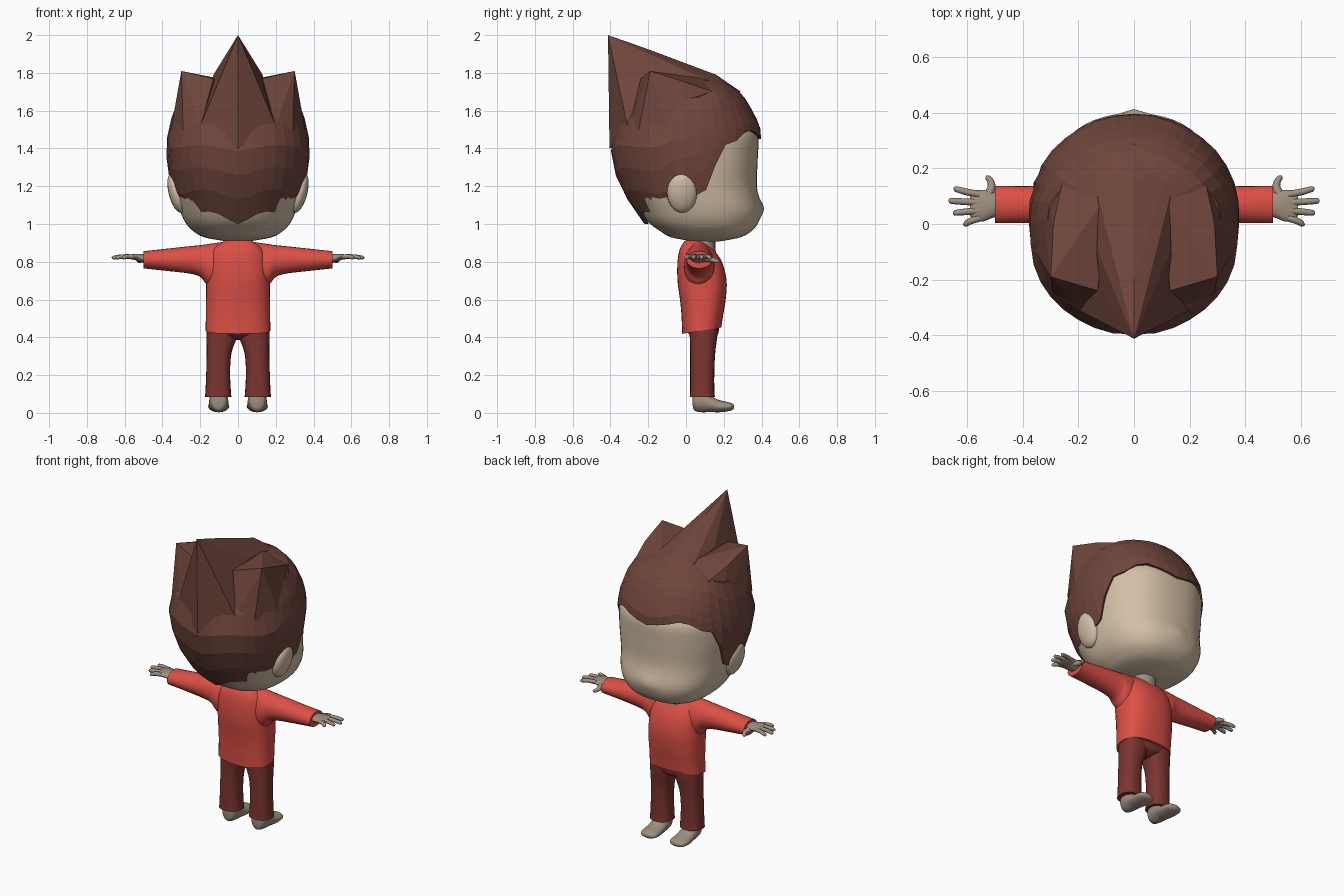
import bpy, bmesh, math
from mathutils import Vector, Matrix

if "Cube" in bpy.data.objects:
    bpy.data.objects.remove(bpy.data.objects["Cube"])


def material(name, rgb):
    m = bpy.data.materials.new(name)
    m.diffuse_color = (*rgb, 1)
    m.use_nodes = True
    m.node_tree.nodes["Principled BSDF"].inputs["Base Color"].default_value = m.diffuse_color
    return m


SKIN = material("skin", (0.65, 0.52, 0.38))
LIMB = material("limb_skin", (0.34, 0.28, 0.22))
HAIR = material("hair_brown", (0.16, 0.06, 0.045))
RED = material("shirt_red", (0.72, 0.08, 0.06))
DARK = material("trouser_red", (0.2, 0.035, 0.03))


def finish(name, bm, mat, smooth=True, mirror=False):
    bmesh.ops.recalc_face_normals(bm, faces=bm.faces)
    me = bpy.data.meshes.new(name)
    bm.to_mesh(me)
    bm.free()
    ob = bpy.data.objects.new(name, me)
    bpy.context.collection.objects.link(ob)
    me.materials.append(mat)
    if mirror:
        ob.modifiers.new("mirror", 'MIRROR')
    if smooth:
        bpy.ops.object.select_all(action='DESELECT')
        bpy.context.view_layer.objects.active = ob
        ob.select_set(True)
        bpy.ops.object.shade_smooth_by_angle(angle=math.radians(50))
    return ob


def power(v, p):
    return math.copysign(abs(v) ** (2 / p), v)


def point(a, cx, hw, y0, y1, p):
    """Point on a rounded section; angle 0 points to +y."""
    return (cx + hw * power(math.sin(a), p),
            (y0 + y1) / 2 + (y1 - y0) / 2 * power(math.cos(a), p))


def refine(rows, k=4):
    """Catmull-Rom interpolation of table rows."""
    out = []
    for i in range(len(rows) - 1):
        a, b, c, d = (rows[max(0, min(len(rows) - 1, i + j))] for j in (-1, 0, 1, 2))
        for s in range(k):
            t = s / k
            out.append([q + 0.5 * t * (r - o + t * (2 * o - 5 * q + 4 * r - e + t * (3 * (q - r) + e - o)))
                        for o, q, r, e in zip(a, b, c, d)])
    return out + [list(rows[-1])]


def loft(bm, rings):
    loops = [[bm.verts.new(co) for co in r] for r in rings]
    n = len(loops[0])
    for a, b in zip(loops, loops[1:]):
        for i in range(n):
            bm.faces.new((a[i], a[(i + 1) % n], b[(i + 1) % n], b[i]))
    bm.faces.new(loops[0])
    bm.faces.new(loops[-1])


def z_rings(rows, p=2, n=32):
    """Rows are z, centre x, half width, back y, front y."""
    return [[(*point(2 * math.pi * i / n, cx, hw, y0, y1, p), z) for i in range(n)]
            for z, cx, hw, y0, y1 in refine(rows)]


def tube(bm, rows, n=10):
    """Rows are x, y, z, radius along a path."""
    rows = refine(rows, 3)
    rings = []
    for i, r in enumerate(rows):
        d = Vector(rows[min(i + 1, len(rows) - 1)][:3]) - Vector(rows[max(i - 1, 0)][:3])
        side = d.cross(Vector((0, 0, 1))).normalized()
        up = side.cross(d).normalized()
        rings.append([Vector(r[:3]) + r[3] * (side * math.cos(t) + up * math.sin(t))
                      for t in (2 * math.pi * j / n for j in range(n))])
    loft(bm, rings)


# Head with a slight nose
bm = bmesh.new()
loft(bm, z_rings([(.908, 0, .06, .04, .18), (.93, 0, .18, -.08, .29), (.965, 0, .24, -.14, .35),
                  (1.01, 0, .28, -.2, .383), (1.08, 0, .31, -.25, .397), (1.2, 0, .335, -.32, .375),
                  (1.35, 0, .35, -.35, .38), (1.48, 0, .338, -.34, .376), (1.58, 0, .25, -.25, .28)], 2.4, 48))
for v in bm.verts:
    if v.co.y > .2:
        v.co.y += .017 * math.exp(-(v.co.x / .04) ** 2 - ((v.co.z - 1.085) / .04) ** 2)
finish("head", bm, SKIN)

# Ears
bm = bmesh.new()
bmesh.ops.create_uvsphere(bm, u_segments=20, v_segments=12, radius=1, matrix=Matrix.Translation(
    (.327, -.02, 1.165)) @ Matrix.Rotation(.25, 4, 'Y') @ Matrix.Diagonal((.04, .08, .108, 1)))
finish("ears", bm, SKIN, mirror=True)

# Hair cap: faceted shell ending at an uneven hairline
PROFILE = [(1.0, .25, -.22, .38), (1.13, .332, -.31, .4), (1.25, .365, -.37, .405), (1.4, .385, -.40, .4),
           (1.52, .365, -.37, .393), (1.65, .325, -.29, .325), (1.72, .27, -.25, .265), (1.77, .13, -.2, .17)]
HAIRLINE = [(0, 1.45), (20, 1.48), (32, 1.5), (41, 1.48), (52, 1.43), (60, 1.42), (68, 1.33), (72, 1.29),
            (76, 1.22), (81, 1.17), (100, 1.12), (110, 1.05), (125, 1.03), (136, 1.06), (155, 1.07),
            (168, 1.03), (180, 1.0)]


def lookup(table, x):
    for a, b in zip(table, table[1:]):
        if x <= b[0]:
            t = (x - a[0]) / (b[0] - a[0])
            return [p + (q - p) * t for p, q in zip(a, b)]
    return table[-1]


bm = bmesh.new()
COLS, ROWS = 36, 6
rings = []
for k in range(-1, ROWS + 1):
    ring = []
    for i in range(COLS):
        a = 2 * math.pi * i / COLS
        low = lookup(HAIRLINE, min(360 * i / COLS, 360 - 360 * i / COLS))[1]
        z = low + (1.77 - low) * max(k, 0) / ROWS
        _, hw, y0, y1 = lookup(PROFILE, z)
        s = .9 if k < 0 else 1
        ring.append((*point(a, 0, hw * s, y0 * s, y1 * s, 2.15), z))
    rings.append(ring)
loft(bm, rings)
finish("hair_cap", bm, HAIR, smooth=False)


# Hair spikes: hulls of a few points
def hull(name, pts, mirror):
    bm = bmesh.new()
    for p in pts:
        bm.verts.new(p)
    res = bmesh.ops.convex_hull(bm, input=bm.verts)
    loose = {g for g in res["geom_interior"] if isinstance(g, bmesh.types.BMVert)}
    bmesh.ops.delete(bm, geom=list(loose), context='VERTS')
    finish(name, bm, HAIR, False, mirror)


half = [(.13, .1, 1.765), (.13, -.1, 1.79), (.12, -.24, 1.765), (.2, -.31, 1.52), (.12, .2, 1.735)]
hull("centre_hair_spike", [(0, -.413, 2.0), (0, -.2, 1.925), (0, .16, 1.79), (0, .29, 1.7), (0, -.405, 1.4)]
     + half + [(-x, y, z) for x, y, z in half], False)
hull("side_hair_spikes", [(.3, -.19, 1.81), (.13, -.24, 1.77), (.2, -.3, 1.52), (.29, -.25, 1.5),
                          (.355, -.1, 1.5), (.29, 0, 1.75), (.26, .14, 1.7), (.1, .1, 1.77),
                          (.34, .13, 1.5), (.1, 0, 1.6)], True)

# Neck
bm = bmesh.new()
loft(bm, z_rings([(.84, 0, .075, .03, .16), (.89, 0, .068, .04, .155), (.96, 0, .07, .04, .16)], n=20))
finish("neck", bm, LIMB)

# Shirt body with a hem that drops at the back
bm = bmesh.new()
loft(bm, z_rings([(.435, 0, .172, -.02, .187), (.52, 0, .17, -.024, .198), (.6, 0, .17, -.032, .21),
                  (.7, 0, .168, -.045, .215), (.8, 0, .16, -.045, .19), (.87, 0, .13, -.032, .14),
                  (.912, 0, .07, -.005, .085)], 2.5))
for v in bm.verts:
    if v.co.z < .55:
        v.co.z += (.55 - v.co.z) * 1.4 * (v.co.y - .08)
finish("shirt_body", bm, RED)

# Sleeves: rows are x, centre y, half depth, bottom z, top z
bm = bmesh.new()
rings = []
for x, cy, ry, z0, z1 in refine([(.08, .07, .08, .62, .905), (.165, .07, .08, .68, .893), (.2, .07, .074, .72, .888),
                                 (.26, .07, .07, .738, .882), (.38, .07, .067, .752, .869),
                                 (.5, .07, .067, .765, .856)]):
    rings.append([(x, cy + ry * math.sin(t), (z0 + z1) / 2 + (z1 - z0) / 2 * math.cos(t))
                  for t in (2 * math.pi * i / 24 for i in range(24))])
loft(bm, rings)
finish("sleeves", bm, RED, mirror=True)

# Trousers: hips and legs
bm = bmesh.new()
loft(bm, z_rings([(.385, 0, .02, .08, .12), (.41, 0, .12, .02, .165), (.45, 0, .163, .01, .175),
                  (.5, 0, .16, .01, .175)]))
finish("trouser_hips", bm, DARK)
bm = bmesh.new()
loft(bm, z_rings([(.085, .105, .07, .02, .153), (.12, .105, .067, .022, .15), (.22, .105, .063, .022, .15),
                  (.32, .1, .066, .022, .155), (.4, .087, .08, .02, .165), (.48, .083, .082, .015, .172)], 2.4, 24))
finish("trouser_legs", bm, DARK, mirror=True)

# Feet: rows are y, half width, bottom z, top z
bm = bmesh.new()
rings = []
for y, w, z0, z1 in refine([(.035, .015, .04, .1), (.045, .04, .012, .12), (.085, .05, .003, .125),
                            (.125, .052, .005, .095), (.17, .055, .003, .07), (.22, .055, .008, .058),
                            (.245, .042, .015, .05), (.255, .012, .025, .04)]):
    rings.append([(.102 + w * math.cos(t), y, (z0 + z1) / 2 + (z1 - z0) / 2 * math.sin(t))
                  for t in (2 * math.pi * i / 20 for i in range(20))])
loft(bm, rings)
finish("feet", bm, LIMB, mirror=True)

# Hands: palm, four fingers and a thumb
bm = bmesh.new()
rings = []
for x, y0, y1, z0, z1 in refine([(.48, .03, .11, .79, .84), (.51, .022, .115, .797, .842),
                                 (.54, .01, .122, .808, .842), (.575, .01, .12, .815, .838),
                                 (.59, .03, .1, .82, .834)]):
    rings.append([(x, (y0 + y1) / 2 + (y1 - y0) / 2 * math.cos(t), (z0 + z1) / 2 + (z1 - z0) / 2 * math.sin(t))
                  for t in (2 * math.pi * i / 16 for i in range(16))])
loft(bm, rings)
for base, tip, reach in ((.022, .0, .615), (.048, .04, .652), (.078, .083, .668), (.106, .126, .65)):
    tube(bm, [(.555, base, .827, .013), ((.56 + reach) / 2, (base + tip) / 2, .828, .012),
              (reach - .008, tip, .822, .01), (reach, tip, .821, .003)])
tube(bm, [(.53, .095, .818, .018), (.513, .13, .812, .015), (.517, .155, .806, .012),
          (.528, .168, .803, .009), (.533, .172, .802, .003)])
finish("hands", bm, LIMB, mirror=True)
